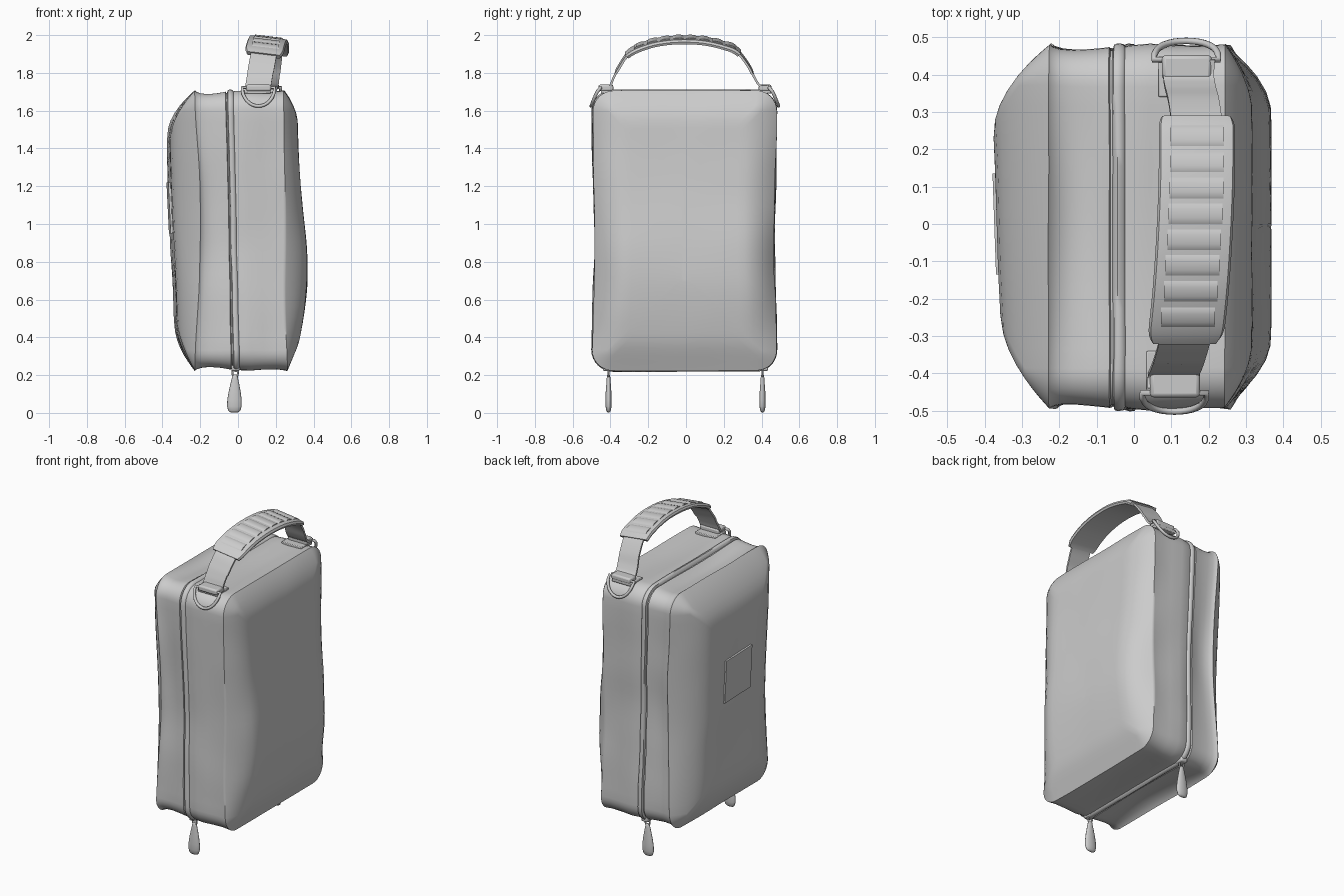
import bpy, bmesh, math
from mathutils import Vector, noise

if "Cube" in bpy.data.objects:
    bpy.data.objects.remove(bpy.data.objects["Cube"])


def lerp(table, v):
    """Linear lookup in a sorted list of (key, value) pairs."""
    if v <= table[0][0]:
        return table[0][1]
    for (a, p), (b, q) in zip(table, table[1:]):
        if v <= b:
            return p + (q - p) * (v - a) / (b - a)
    return table[-1][1]


def soft(table, v):
    """Lookup averaged over a window so the profile stays rounded."""
    return sum(lerp(table, v + k * .04) for k in range(-3, 4)) / 7


def loft(name, rings, angle=40):
    """Skin a list of closed rings and cap both ends."""
    bm = bmesh.new()
    vs = [[bm.verts.new(p) for p in r] for r in rings]
    n = len(vs[0])
    for a, b in zip(vs, vs[1:]):
        for i in range(n):
            j = (i + 1) % n
            bm.faces.new((a[i], a[j], b[j], b[i]))
    bm.faces.new(vs[0][::-1])
    bm.faces.new(vs[-1])
    bmesh.ops.recalc_face_normals(bm, faces=bm.faces)
    me = bpy.data.meshes.new(name)
    bm.to_mesh(me)
    bm.free()
    ob = bpy.data.objects.new(name, me)
    bpy.context.collection.objects.link(ob)
    bpy.ops.object.select_all(action='DESELECT')
    ob.select_set(True)
    bpy.context.view_layer.objects.active = ob
    bpy.ops.object.shade_smooth_by_angle(angle=math.radians(angle))
    return ob


def box(name, lo, hi, bevel=0.005):
    (x0, y0, z0), (x1, y1, z1) = lo, hi
    ob = loft(name, [[(x0, y0, z), (x1, y0, z), (x1, y1, z), (x0, y1, z)] for z in (z0, z1)])
    m = ob.modifiers.new("bevel", 'BEVEL')
    m.width, m.segments = bevel, 2
    return ob


def tube(name, pts, radius):
    cu = bpy.data.curves.new(name, 'CURVE')
    cu.dimensions = '3D'
    cu.bevel_depth, cu.bevel_resolution = radius, 2
    sp = cu.splines.new('POLY')
    sp.points.add(len(pts) - 1)
    for p, c in zip(sp.points, pts):
        p.co = (*c, 1)
    sp.use_cyclic_u = True
    ob = bpy.data.objects.new(name, cu)
    bpy.context.collection.objects.link(ob)
    return ob


def rounded_rect(hy, hz, r, arc=8, ny=14, nz=22):
    pts = []
    for k, (sy, sz) in enumerate(((1, 1), (-1, 1), (-1, -1), (1, -1))):
        cy, cz = sy * (hy - r), sz * (hz - r)
        for i in range(arc + 1):
            a = math.pi / 2 * (k + i / arc)
            pts.append((cy + r * math.cos(a), cz + r * math.sin(a)))
        n = nz if k % 2 else ny
        y0, z0 = pts[-1]
        y1, z1 = [(-(hy - r), hz), (-hy, -(hz - r)), (hy - r, -hz), (hy, hz - r)][k]
        pts += [(y0 + (y1 - y0) * i / n, z0 + (z1 - z0) * i / n) for i in range(1, n)]
    return pts


# Soft body: left panel rings, wall rings with zipper groove, right panel rings
LEFT_X = [(0.25, -.32), (0.45, -.33), (0.65, -.335), (1.0, -.355), (1.45, -.37), (1.7, -.36)]
RIGHT_X = [(0.2, .29), (0.4, .33), (0.6, .362), (0.8, .372), (1.0, .352), (1.3, .322), (1.7, .312)]
SEAM_L = [(0.25, -.23), (0.8, -.2), (1.2, -.2), (1.65, -.23)]
SEAM_R = [(0.25, .262), (0.6, .245), (1.0, .25), (1.65, .243)]
ZIP = [(0.25, -.01), (0.6, -.02), (1.1, -.03), (1.65, -.045)]
INSETS = [0, .006, .015, .03, .05, .08, .12, .16, .2, .25, .3, .35, .4, .44, .47, .482]


def place(y, z, xf, dip=0, pinch=.03):
    """Shift into world space with waist pinch, sagging top and wrinkles."""
    if abs(z) > .7:
        z -= math.copysign(dip * max(0, math.cos(math.pi * y / .9)), z)
    y = y * (1 - pinch * math.exp(-((z + .03) / .35) ** 2)) - .008
    z += .965
    x = xf(y, z)
    w = noise.noise(Vector((x * 6, y * 4, z * 4))) * .006
    return (x + w * .5, y + (w if y > 0 else -w), z + w * .5)


def panel(d, outer, seam, tilt, reach):
    f = 1 - (1 - min(d / reach, 1)) ** 2
    def xf(y, z):
        s = soft(seam, z)
        return s + (soft(outer, z) + tilt * y - s) * f
    h = .488 - d
    return [place(y, z, xf) for y, z in rounded_rect(h, .742 - d, max(.11 - d, min(.03, h * .6)))]


def wall(side, t, off):
    def xf(y, z):
        c, s = soft(ZIP, z), soft(side, z)
        return c + (s - c) * t
    left = side is SEAM_L
    dip = (.028 if left else .018) * math.sin(math.pi * t)
    pinch = .03 + (.02 * math.sin(math.pi * t) if left else 0)
    return [place(y, z, xf, dip, pinch) for y, z in rounded_rect(.488 + off, .742 + off, .11 + off)]


rings = [panel(d, LEFT_X, SEAM_L, -.04, .25) for d in reversed(INSETS)]
rings += [wall(SEAM_L, t, o) for t, o in
          ((.96, -.006), (.85, -.012), (.65, -.014), (.4, -.01), (.2, -.006), (.12, -.004), (.1, -.012), (.07, -.012), (.05, .002))]
rings += [wall(SEAM_R, t, o) for t, o in
          ((.0, .005), (.05, .003), (.07, -.005), (.1, -.002), (.3, .002), (.55, -.002), (.8, -.004), (.96, -.001))]
rings += [panel(d, RIGHT_X, SEAM_R, 0, .18) for d in INSETS]
loft("bag_body", rings, 50)

# Sewn patch on the left panel
loft("side_patch", [[(-.374 + dx + (.013 if z < 1 else 0) - .035 * y, y, z)
                     for y, z in ((-.135, .95), (.135, .95), (.135, 1.22), (-.135, 1.22))]
                    for dx in (0, .025)])

# Carry handle path in (y, z), leaning and slightly turned
PATH = [(-.44, 1.725), (-.405, 1.725), (-.385, 1.77), (-.355, 1.83), (-.3, 1.905), (-.2, 1.95),
        (-.1, 1.97), (0, 1.975), (.1, 1.968), (.2, 1.945), (.27, 1.915), (.33, 1.84), (.365, 1.77),
        (.395, 1.73), (.44, 1.73)]


def smooth_path(pts, steps=6):
    p = [Vector(q) for q in [pts[0]] + pts + [pts[-1]]]
    out = []
    for a, b, c, d in zip(p, p[1:], p[2:], p[3:]):
        for i in range(steps):
            t = i / steps
            out.append(.5 * (2 * b + (c - a) * t + (2 * a - 5 * b + 4 * c - d) * t * t
                             + (3 * b - a - 3 * c + d) * t ** 3))
    return out + [p[-1]]


CURVE = smooth_path(PATH)


def sweep(name, y0, y1, section):
    """Sweep a (width, height) section along part of the handle path."""
    rings = []
    for i, p in enumerate(CURVE):
        if y0 <= p.x <= y1:
            t = (CURVE[min(i + 1, len(CURVE) - 1)] - CURVE[max(i - 1, 0)]).normalized()
            cx = .125 + .05 * p.x + .15 * (p.y - 1.72)
            rings.append([(cx + w, p.x - t.y * h, p.y + t.x * h - .12 * w * (p.y > 1.8))
                          for w, h in section(p.x)])
    return loft(name, rings)


sweep("handle_strap", -1, 1, lambda y: [(-.068, -.006), (.068, -.006), (.068, .006), (-.068, .006)])


def grip_section(y):
    e = min(1, max(0, (.3 - abs(y + .01)) / .03)) ** .5
    w, h = .096 - .012 * (1 - e), .012
    return [(-w, -h), (w, -h), (w + .006, 0), (w, h), (w - .02, h + .002), (-w + .02, h + .002),
            (-w, h), (-w - .006, 0)]


sweep("handle_grip", -.315, .29, grip_section)

# Soft raised ribs across the grip
for k in range(8):
    y = -.245 + k * .068
    i = min(range(len(CURVE)), key=lambda n: abs(CURVE[n].x - y))
    t = (CURVE[i + 1] - CURVE[i - 1]).normalized()
    z = CURVE[i].y + (y - CURVE[i].x) * t.y / t.x
    cx = .125 + .05 * y + .15 * (z - 1.72)
    prof = [(-.032, .01), (-.026, .015), (-.012, .019), (.012, .019), (.026, .015), (.032, .01)]
    loft("grip_rib", [[(cx + w, y + t.x * u - t.y * h, z + t.y * u + t.x * h - .12 * w)
                       for u, h in prof] for w in (-.072, .072)], 35)

# D-rings, strap cuffs and anchor tabs at both ends
for s, cx, name in ((-1, .108, "front"), (1, .14, "back")):
    y0 = .452 if s < 0 else .44
    arc = [(math.cos(a), math.sin(a)) for a in (math.pi * i / 16 for i in range(17))]
    pts = [(cx + .086 * c, s * (y0 + .05 * q ** .7), 1.722 - .098 * q) for c, q in arc]
    tube(name + "_d_ring", pts, .009)
    a, b = sorted((s * .385, s * (y0 + .012)))
    box(name + "_strap_cuff", (cx - .065, a, 1.703), (cx + .068, b, 1.738), .01)
    a, b = sorted((s * .34, s * .45))
    box(name + "_anchor_tab", (cx - .075, a, 1.69), (cx + .065, b, 1.712), .004)

# Zipper sliders, links and teardrop pulls
for y, name in ((-.41, "front"), (.405, "back")):
    box(name + "_zip_slider", (-.035, y - .03, .222), (.01, y + .03, .265), .008)
    tube(name + "_zip_link", [(-.015 + .015 * math.cos(a), y, .212 + .024 * math.sin(a))
                              for a in (math.tau * i / 14 for i in range(14))], .005)
    prof = [(.003, .02, .006), (.012, .032, .012), (.035, .039, .016), (.07, .038, .016), (.11, .032, .015),
            (.15, .024, .012), (.18, .017, .01), (.198, .013, .008), (.203, .007, .004)]
    loft(name + "_zip_pull", [[(-.02 + z * .02 + rx * math.cos(a), y + ry * math.sin(a), z)
                               for a in (math.tau * i / 16 for i in range(16))] for z, rx, ry in prof], 60)
